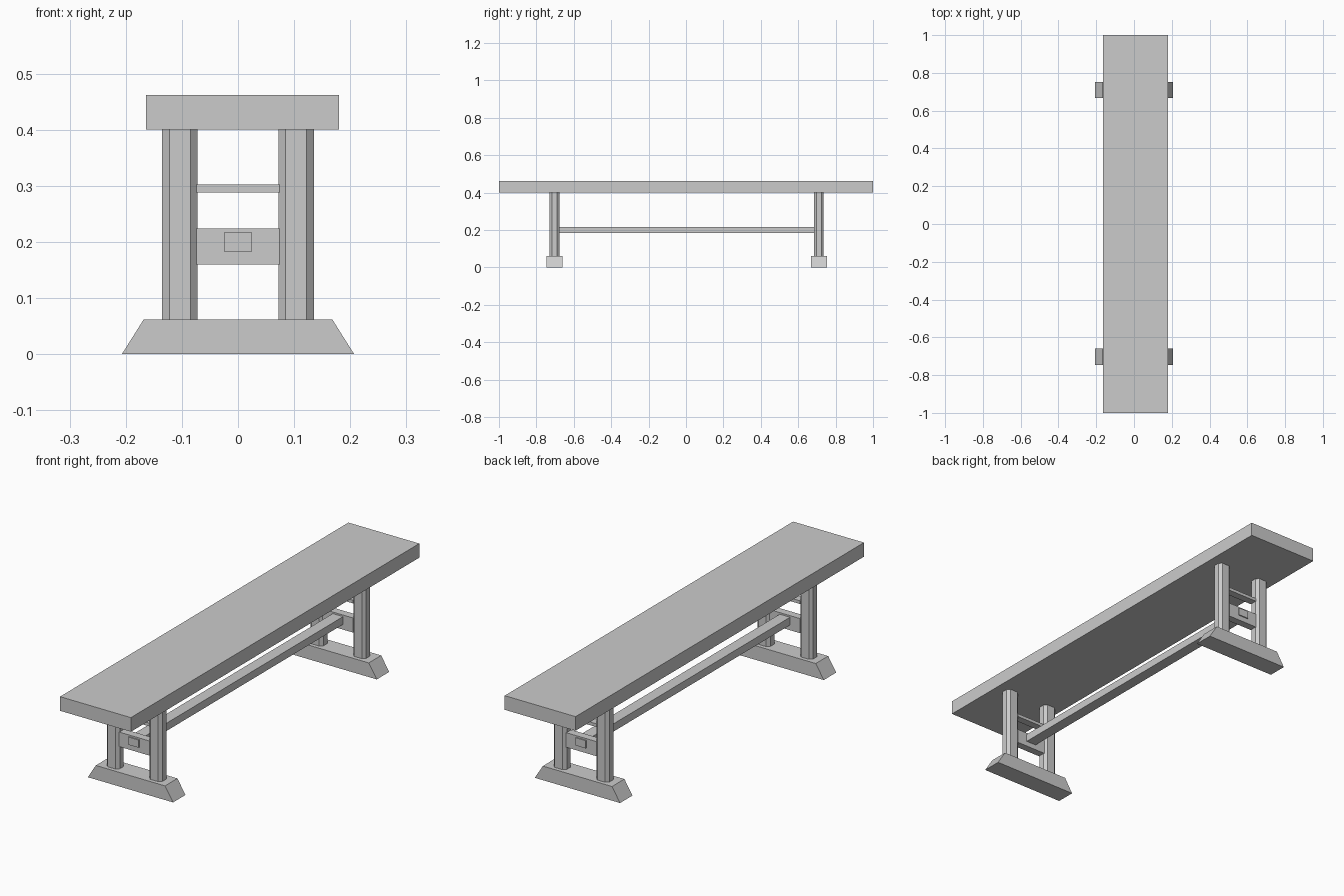
import bpy

if "Cube" in bpy.data.objects:
    bpy.data.objects.remove(bpy.data.objects["Cube"])

def prism(name, pts, axis, lo, hi):
    """Extrude a 2D outline along an axis: 'y' takes (x, z), 'z' takes (x, y)."""
    def place(p, t):
        return (p[0], t, p[1]) if axis == 'y' else (p[0], p[1], t)
    n = len(pts)
    verts = [place(p, lo) for p in pts] + [place(p, hi) for p in pts]
    faces = [tuple(range(n)), tuple(range(2 * n - 1, n - 1, -1))]
    faces += [(i, i + n, (i + 1) % n + n, (i + 1) % n) for i in range(n)]
    if axis == 'z':
        faces = [f[::-1] for f in faces]
    mesh = bpy.data.meshes.new(name)
    mesh.from_pydata(verts, [], faces)
    ob = bpy.data.objects.new(name, mesh)
    bpy.context.collection.objects.link(ob)
    return ob

def box(name, x0, x1, y0, y1, z0, z1):
    return prism(name, [(x0, z0), (x1, z0), (x1, z1), (x0, z1)], 'y', y0, y1)

def leg_outline(cx, cy, hx=0.0315, hy=0.026, c=0.0125):
    return [(cx - hx + c, cy - hy), (cx + hx - c, cy - hy),
            (cx + hx, cy - hy + c), (cx + hx, cy + hy - c),
            (cx + hx - c, cy + hy), (cx - hx + c, cy + hy),
            (cx - hx, cy + hy - c), (cx - hx, cy - hy + c)]

# Long plank seat
box("seat", -0.164, 0.18, -1.0, 1.0, 0.40, 0.462)

# Two end trestles
for end, cy in (("front", -0.703), ("back", 0.71)):
    # Foot with sloped ends
    prism(end + "_foot", [(-0.207, 0), (0.207, 0), (0.168, 0.062), (-0.168, 0.062)],
          'y', cy - 0.043, cy + 0.043)
    # Pair of chamfered legs
    for side, cx in (("left", -0.1035), ("right", 0.1035)):
        prism(f"{end}_{side}_leg", leg_outline(cx, cy), 'z', 0.062, 0.40)
    # Cross rails between the legs
    box(end + "_lower_rail", -0.074, 0.074, cy - 0.017, cy + 0.017, 0.16, 0.224)
    box(end + "_upper_rail", -0.074, 0.074, cy - 0.017, cy + 0.017, 0.288, 0.302)

# Long stretcher joining the trestles
box("stretcher", -0.025, 0.025, -0.725, 0.732, 0.183, 0.217)
